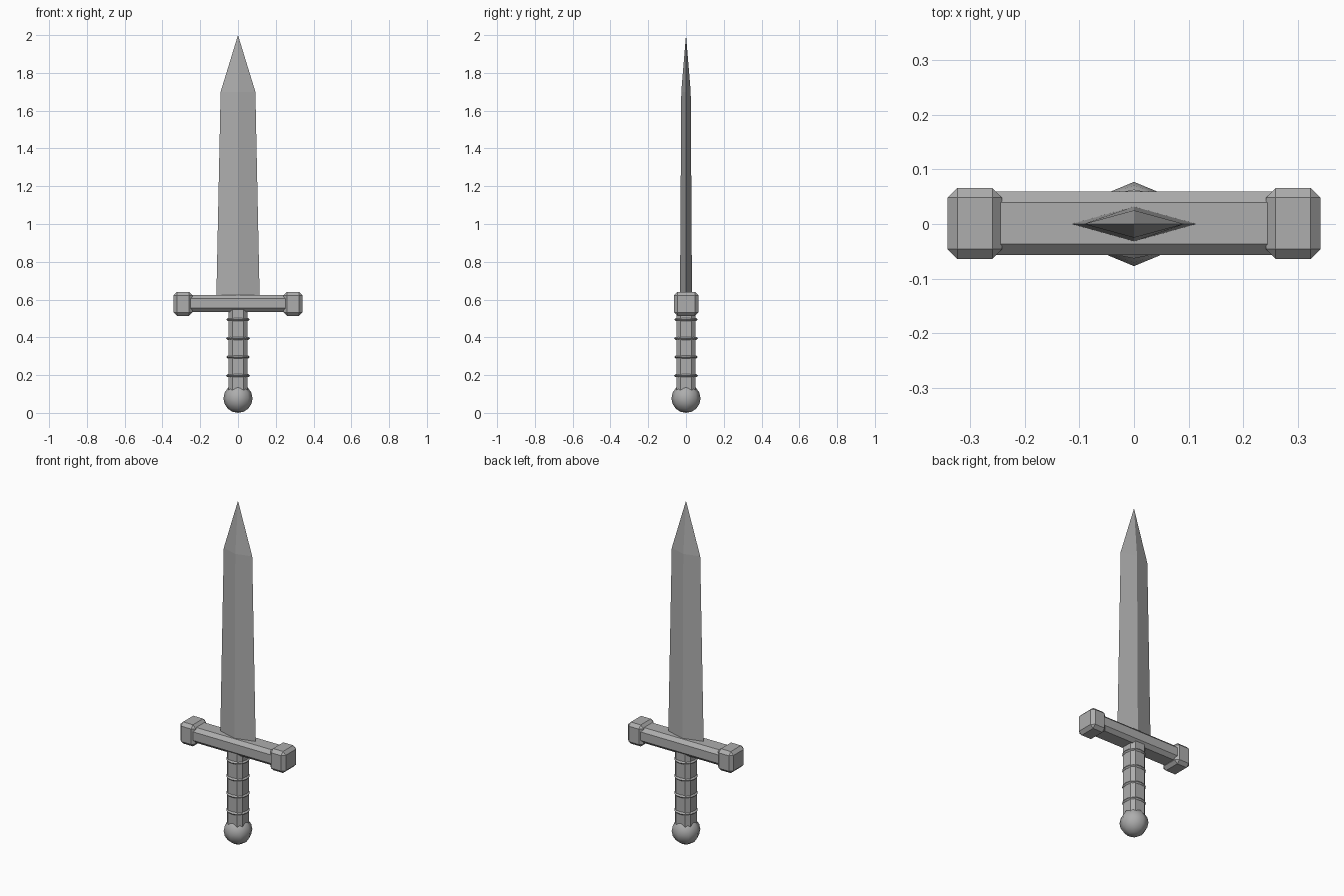
import bpy, bmesh, math
from mathutils import Matrix

old = bpy.data.objects.get("Cube")
if old:
    bpy.data.objects.remove(old, do_unlink=True)

STEEL = (0.42, 0.42, 0.42, 1)
steel = bpy.data.materials.new("grey steel")
steel.use_nodes = True
steel.diffuse_color = STEEL
steel.node_tree.nodes["Principled BSDF"].inputs["Base Color"].default_value = STEEL


def finish(name, bm, smooth=False):
    """Turn a bmesh into a named object with the steel material."""
    bmesh.ops.recalc_face_normals(bm, faces=bm.faces)
    mesh = bpy.data.meshes.new(name)
    bm.to_mesh(mesh)
    bm.free()
    for face in mesh.polygons:
        face.use_smooth = smooth
    mesh.materials.append(steel)
    ob = bpy.data.objects.new(name, mesh)
    bpy.context.scene.collection.objects.link(ob)
    return ob


def chamfered_box(name, centre, size, chamfer, axis=None):
    """Box with chamfered edges; with an axis, only edges along it are cut."""
    bm = bmesh.new()
    bmesh.ops.create_cube(bm, size=1)
    bmesh.ops.scale(bm, vec=size, verts=bm.verts)
    edges = [e for e in bm.edges if axis is None or
             abs(e.verts[0].co[axis] - e.verts[1].co[axis]) > 1e-4]
    bmesh.ops.bevel(bm, geom=edges, offset=chamfer, segments=1,
                    affect='EDGES', profile=0.5)
    bmesh.ops.translate(bm, vec=centre, verts=bm.verts)
    return finish(name, bm)


# Blade: diamond sections closing to a point
bm = bmesh.new()
sections = []
for z, half_width, half_depth in [(0.59, 0.115, 0.032), (1.70, 0.092, 0.025)]:
    sections.append([bm.verts.new(p) for p in [
        (half_width, 0, z), (0, half_depth, z), (-half_width, 0, z), (0, -half_depth, z)]])
tip = bm.verts.new((0, 0, 2))
base, shoulder = sections
bm.faces.new(base)
for i in range(4):
    j = (i + 1) % 4
    bm.faces.new((base[i], base[j], shoulder[j], shoulder[i]))
    bm.faces.new((shoulder[i], shoulder[j], tip))
finish("blade", bm)

# Guard: chamfered bar with a block on each end
chamfered_box("guard_bar", (0, 0.001, 0.58), (0.54, 0.116, 0.09), 0.02, axis=0)
for side, x in (("left", 0.291), ("right", -0.291)):
    chamfered_box(f"{side}_guard_block", (x, 0.001, 0.577), (0.1, 0.13, 0.126), 0.018)

# Grip
chamfered_box("grip", (0, 0, 0.335), (0.1, 0.1, 0.45), 0.02, axis=2)

# Grip rings: thin lathed bands with a diamond section
for n in range(4):
    bm = bmesh.new()
    z = 0.197 + n * 0.099
    section = [bm.verts.new(p) for p in [
        (0.063, 0, z), (0.055, 0, z + 0.008), (0.047, 0, z), (0.055, 0, z - 0.008)]]
    edges = [bm.edges.new((section[i], section[(i + 1) % 4])) for i in range(4)]
    bmesh.ops.spin(bm, geom=section + edges, cent=(0, 0, 0), axis=(0, 0, 1),
                   angle=math.tau, steps=16, use_merge=True)
    bmesh.ops.remove_doubles(bm, verts=bm.verts, dist=1e-5)
    finish(f"grip_ring_{n + 1}", bm)

# Pommel: smooth low-poly ball
bm = bmesh.new()
bmesh.ops.create_uvsphere(bm, u_segments=8, v_segments=8, radius=0.077,
                          matrix=Matrix.Translation((0, 0, 0.077)))
finish("pommel", bm, smooth=True)
